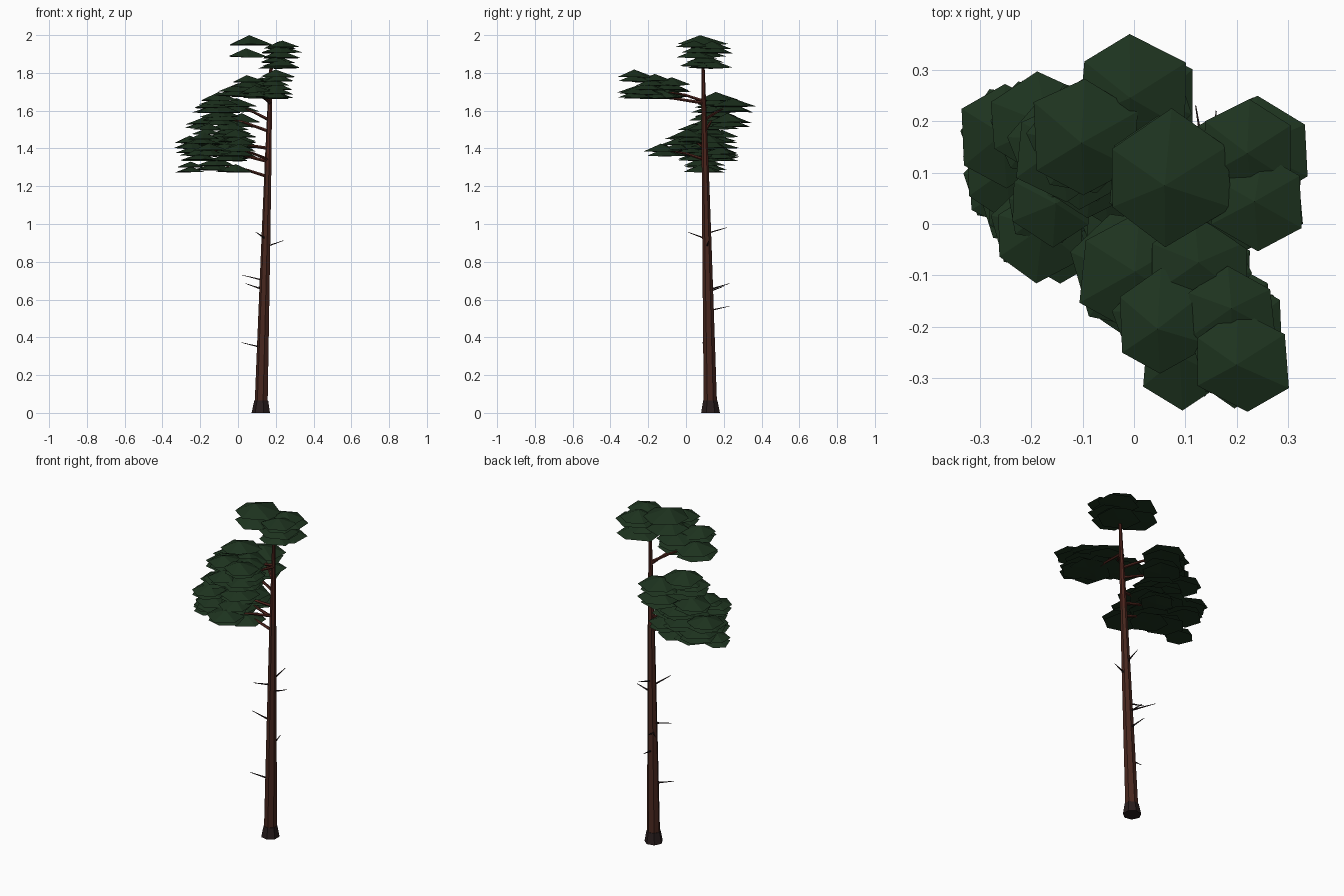
import bpy, bmesh, math, random
from mathutils import Vector

random.seed(4)


def material(name, rgb):
    m = bpy.data.materials.new(name)
    m.diffuse_color = (*rgb, 1)
    return m


NEEDLES = material("needle_green", (0.0125, 0.033, 0.0135))
BARK = material("bark_brown", (0.064, 0.020, 0.013))
RED_BARK = material("upper_bark_red", (0.074, 0.018, 0.012))
DARK = material("root_dark", (0.021, 0.012, 0.012))


def finish(bm, name, mats):
    bmesh.ops.recalc_face_normals(bm, faces=bm.faces)
    me = bpy.data.meshes.new(name)
    bm.to_mesh(me)
    bm.free()
    for m in mats:
        me.materials.append(m)
    ob = bpy.data.objects.new(name, me)
    bpy.context.collection.objects.link(ob)
    return ob


def tube(bm, path, sides):
    """Loft rings along (point, radius) pairs and cap both ends."""
    pts = [Vector(p) for p, r in path]
    rings = []
    for i, (p, r) in enumerate(path):
        d = pts[min(i + 1, len(pts) - 1)] - pts[max(i - 1, 0)]
        steep = abs(d.normalized().z) > 0.9
        if steep:
            u, v = Vector((1, 0, 0)), Vector((0, 1, 0))
        else:
            u = d.cross(Vector((0, 0, 1))).normalized()
            v = u.cross(d).normalized()
        ring = []
        for k in range(sides):
            a = math.tau * (k + 0.5) / sides
            ring.append(bm.verts.new(pts[i] + r * (u * math.cos(a) + v * math.sin(a))))
        rings.append(ring)
    for a, b in zip(rings, rings[1:]):
        for k in range(sides):
            j = (k + 1) % sides
            bm.faces.new((a[k], a[j], b[j], b[k]))
    bm.faces.new(rings[0])
    bm.faces.new(rings[-1])


def trunk_at(z):
    t = z / 1.85
    return Vector((0.123 + 0.052 * t, 0.13 - 0.04 * t, z))


# Trunk: brown below, redder near the crown
bm = bmesh.new()
tube(bm, [(trunk_at(z), r) for z, r in
          ((0.05, 0.036), (0.45, 0.031), (0.9, 0.025), (1.3, 0.019), (1.6, 0.013), (1.85, 0.008))], 7)
for f in bm.faces:
    f.material_index = int(f.calc_center_median().z > 1.4)
finish(bm, "trunk", [BARK, RED_BARK])

# Flared root collar
bm = bmesh.new()
tube(bm, [(trunk_at(0), 0.051), (trunk_at(0.065), 0.039)], 7)
finish(bm, "root_flare", [DARK])

# Living branches: start height on the trunk, tip
BRANCHES = [
    (1.25, (-0.06, 0.10, 1.305)), (1.33, (-0.18, 0.12, 1.40)),
    (1.34, (0.00, -0.10, 1.39)), (1.40, (-0.20, 0.02, 1.44)),
    (1.49, (-0.10, 0.16, 1.57)), (1.55, (0.00, 0.23, 1.62)),
    (1.64, (0.12, -0.23, 1.675)), (1.65, (0.04, -0.10, 1.70)),
    (1.82, (0.21, 0.08, 1.86)),
]
bm = bmesh.new()
for z, tip in BRANCHES:
    a, b = trunk_at(z), Vector(tip)
    mid = a.lerp(b, 0.5) + Vector((0, 0, 0.008))
    tube(bm, [(a, 0.009), (mid, 0.007), (b, 0.003)], 5)
finish(bm, "branches", [RED_BARK])

# Dead twigs on the bare trunk
TWIGS = [
    (0.88, (0.24, 0.12, 0.912)), (0.92, (0.095, 0.01, 0.957)),
    (0.95, (0.16, 0.22, 0.982)), (0.70, (0.02, 0.11, 0.73)),
    (0.65, (0.04, 0.23, 0.685)), (0.64, (0.11, 0.20, 0.67)),
    (0.54, (0.12, 0.23, 0.565)), (0.345, (0.02, 0.085, 0.372)),
]
bm = bmesh.new()
for z, tip in TWIGS:
    tube(bm, [(trunk_at(z), 0.006), (tip, 0.0015)], 4)
finish(bm, "dead_twigs", [DARK])

# Needle pads: x, y, radius, height of the rim
CROWN = [
    (.07, .09, .130, 1.95), (.24, .04, .095, 1.935), (.22, .14, .100, 1.93),
    (.23, .14, .115, 1.905), (.06, .09, .120, 1.885), (.23, .06, .110, 1.88),
    (.21, .10, .100, 1.855), (.22, .13, .120, 1.825), (.22, .08, .100, 1.91),
    (.22, .06, .100, 1.835),
]
FRONT = [
    (.21, -.27, .100, 1.78), (.19, -.17, .090, 1.76), (.06, -.19, .100, 1.75),
    (.13, -.09, .110, 1.735), (.00, -.10, .120, 1.70), (.20, -.20, .095, 1.71),
    (.20, -.25, .095, 1.69), (.10, -.27, .090, 1.70), (.13, -.12, .115, 1.67),
    (.19, -.26, .095, 1.67), (.11, -.20, .100, 1.69), (.06, -.13, .100, 1.70),
    (.18, -.17, .100, 1.665),
]
SIDE = [
    (-.10, .17, .115, 1.655), (.00, .25, .122, 1.62), (-.14, .14, .100, 1.615),
    (-.10, .15, .120, 1.59), (.01, .23, .122, 1.54), (-.18, .19, .105, 1.53),
    (-.05, .12, .120, 1.50), (-.16, .04, .085, 1.50), (.00, .02, .110, 1.46),
    (-.18, -.02, .095, 1.45), (-.25, .17, .100, 1.43), (.00, .12, .110, 1.43),
    (-.10, .10, .120, 1.42), (.00, -.12, .105, 1.385), (-.24, .10, .095, 1.40),
    (-.15, -.02, .100, 1.39), (-.21, .17, .110, 1.36), (-.05, .08, .120, 1.36),
    (.00, .18, .100, 1.37), (-.25, .07, .080, 1.30), (-.12, .10, .115, 1.31),
    (-.02, .10, .110, 1.275), (.01, -.05, .090, 1.42), (-.07, .18, .100, 1.46),
    (-.09, .12, .110, 1.55), (-.10, .18, .100, 1.40), (-.20, .05, .100, 1.365),
    (-.05, .04, .100, 1.40),
]


def needle_pad(bm, x, y, r, z, turn):
    """Shallow six-sided cone with a faint belly."""
    j = lambda s: random.uniform(-s, s) * r
    top = bm.verts.new((x + j(.15), y + j(.15), z + 0.38 * r))
    low = bm.verts.new((x, y, z - 0.03 * r))
    rim = []
    for k in range(6):
        a = math.tau * (k + 0.5) / 6 + turn + random.uniform(-.12, .12)
        q = r * random.uniform(0.95, 1.05)
        rim.append(bm.verts.new((x + q * math.cos(a), y + q * math.sin(a), z + j(.04))))
    for k in range(6):
        a, b = rim[k], rim[(k + 1) % 6]
        bm.faces.new((a, b, top))
        bm.faces.new((b, a, low))


def foliage(name, pads, drop=0, floor=0):
    """Pads, each with a turned, slightly shifted twin below when drop is set."""
    bm = bmesh.new()
    for x, y, r, z in pads:
        needle_pad(bm, x, y, r, z, 0)
        if drop and z - drop >= floor:
            s = 0.012
            needle_pad(bm, x + random.uniform(-s, s), y + random.uniform(-s, s),
                       0.95 * r, z - drop, 0.3)
    finish(bm, name, [NEEDLES])


foliage("crown_foliage", CROWN)
foliage("front_foliage", FRONT, 0.024, 1.655)
foliage("side_foliage", SIDE, 0.024, 1.272)
